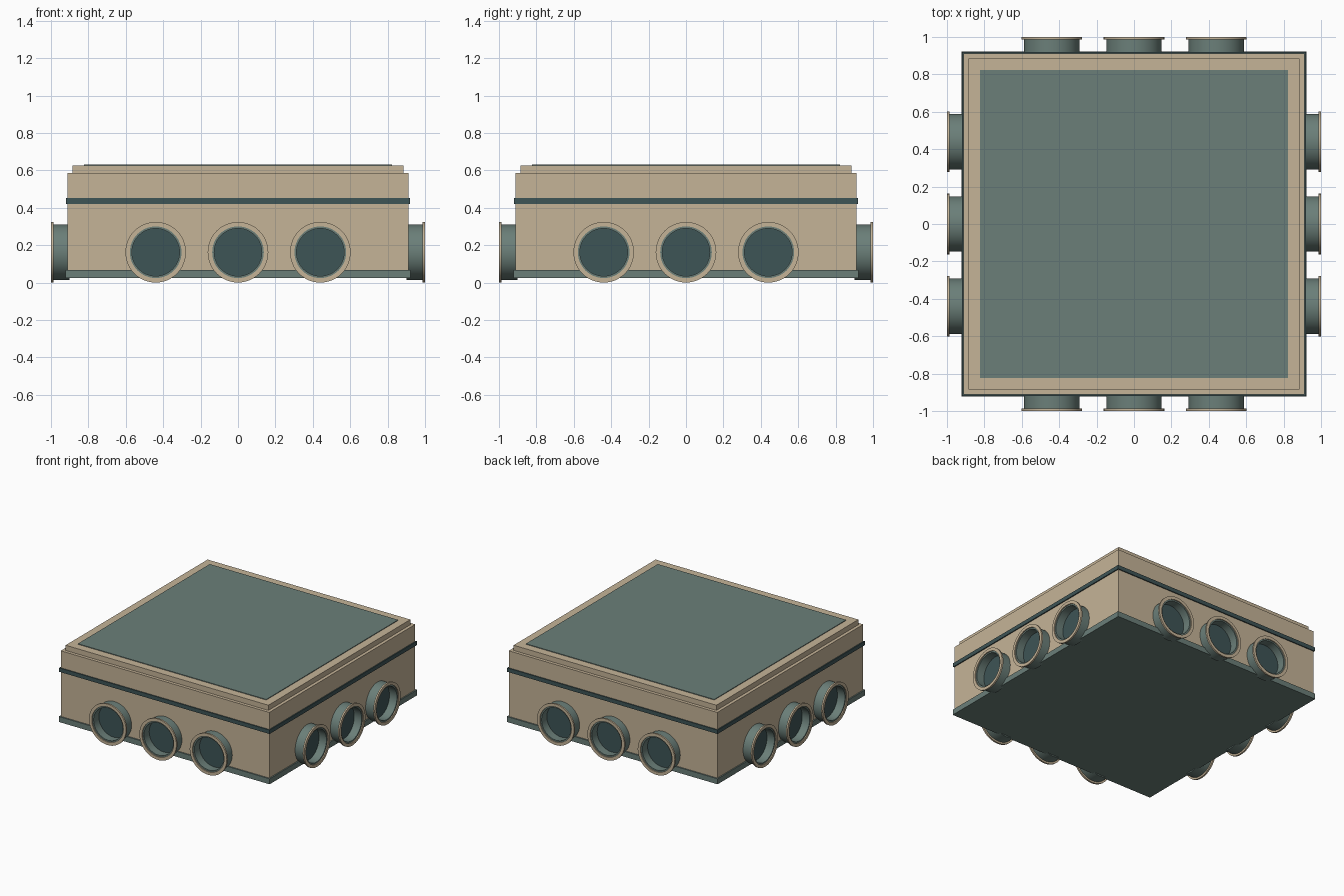
import bpy, bmesh, math
from mathutils import Matrix

if "Cube" in bpy.data.objects:
    bpy.data.objects.remove(bpy.data.objects["Cube"])


def material(name, rgb):
    m = bpy.data.materials.new(name)
    m.diffuse_color = (*rgb, 1)
    m.use_nodes = True
    m.node_tree.nodes["Principled BSDF"].inputs["Base Color"].default_value = m.diffuse_color
    return m


TAN = material("sand", (0.560, 0.456, 0.312))
TEAL = material("grey teal", (0.147, 0.212, 0.191))
DARK = material("dark teal", (0.048, 0.089, 0.093))


def finish(name, bm, mat, smooth=False):
    bmesh.ops.recalc_face_normals(bm, faces=bm.faces)
    mesh = bpy.data.meshes.new(name)
    bm.to_mesh(mesh)
    bm.free()
    mesh.materials.append(mat)
    ob = bpy.data.objects.new(name, mesh)
    bpy.context.collection.objects.link(ob)
    if smooth:
        bpy.ops.object.select_all(action='DESELECT')
        ob.select_set(True)
        bpy.context.view_layer.objects.active = ob
        bpy.ops.object.shade_smooth_by_angle(angle=math.radians(35))
    return ob


def slab(name, half, z0, z1, mat):
    bm = bmesh.new()
    bmesh.ops.create_cube(bm, size=1, matrix=Matrix.Translation((0, 0, (z0 + z1) / 2))
                          @ Matrix.Diagonal((2 * half, 2 * half, z1 - z0, 1)))
    finish(name, bm, mat)


def ring(name, offset, turn, r_in, r_out, d0, d1, mat, n=48):
    """Ring (or disc when r_in is 0) facing outward, spanning d0..d1 from the centre."""
    bm = bmesh.new()
    rot = Matrix.Rotation(turn * math.pi / 2, 4, 'Z')
    profile = [(r_out, d0), (r_out, d1)]
    if r_in:
        profile += [(r_in, d1), (r_in, d0)]
    loops = []
    for r, d in profile:
        loops.append([bm.verts.new((offset + r * math.cos(2 * math.pi * i / n), -d,
                                    PIPE_Z + r * math.sin(2 * math.pi * i / n)))
                      for i in range(n)])
    pairs = len(loops) if r_in else 1
    for k in range(pairs):
        a, b = loops[k], loops[(k + 1) % len(loops)]
        for i in range(n):
            j = (i + 1) % n
            bm.faces.new((a[i], a[j], b[j], b[i]))
    if not r_in:
        bm.faces.new(loops[0])
        bm.faces.new(loops[1])
    bm.transform(rot)
    finish(name, bm, mat, True)


PIPE_Z = 0.162

# box body, bands and lid
slab("base_plate", 0.921, 0.024, 0.067, TEAL)
slab("box_body", 0.911, 0.067, 0.585, TAN)
slab("seam_band", 0.919, 0.420, 0.451, DARK)
slab("lid_step", 0.886, 0.585, 0.626, TAN)
slab("lid_panel", 0.823, 0.620, 0.631, TEAL)

# three pipe sockets on each of the four sides
for side in range(4):
    for num, x in enumerate((-0.44, 0, 0.44)):
        tag = f"{side + 1}_{num + 1}"
        ring(f"socket_tube_{tag}", x, side, 0.127, 0.148, 0.90, 0.992, TEAL)
        ring(f"socket_rim_{tag}", x, side, 0.138, 0.162, 0.987, 1.0, TAN)
        ring(f"socket_back_{tag}", x, side, 0, 0.130, 0.90, 0.927, DARK)
